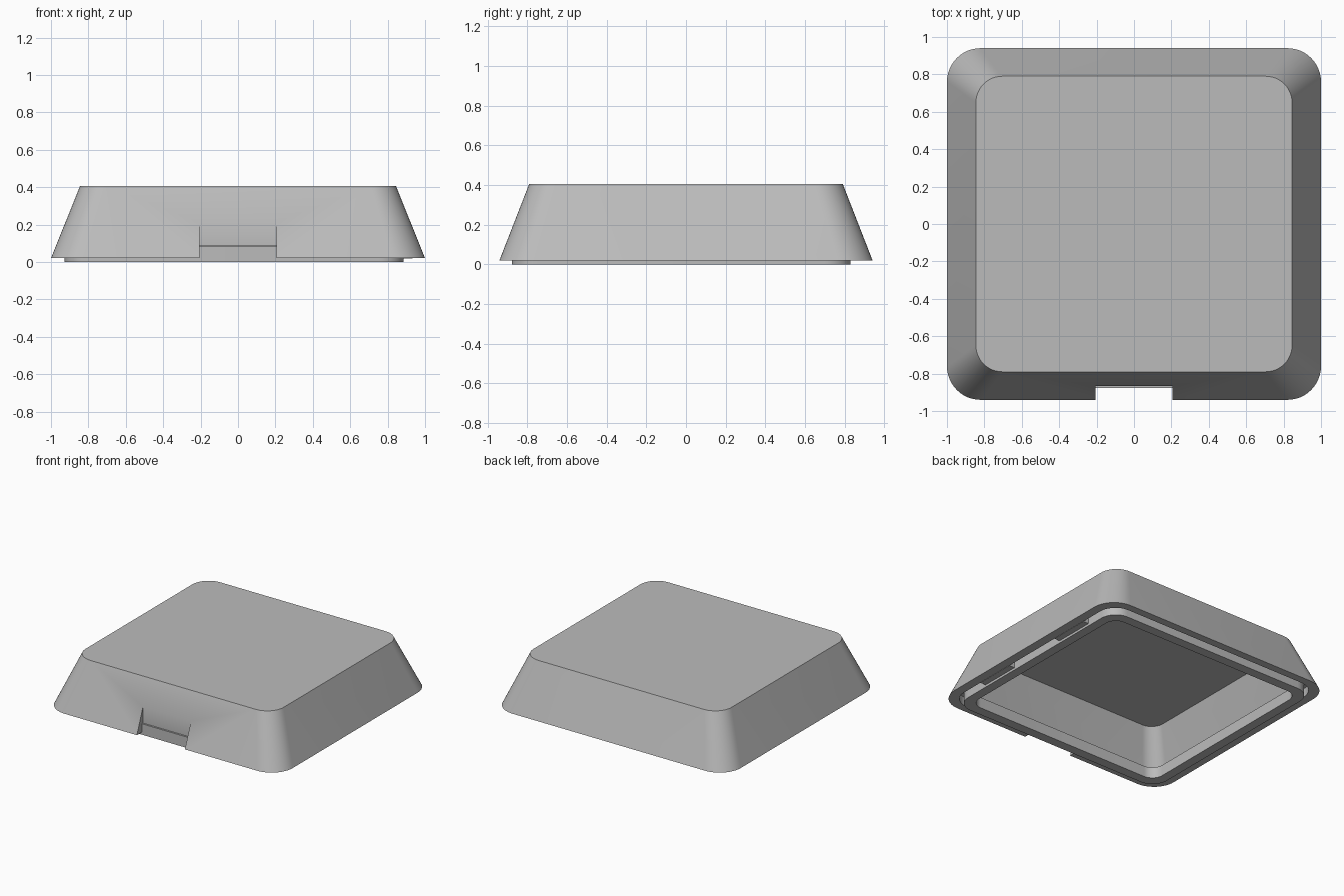
import bpy
import bmesh
import math

if "Cube" in bpy.data.objects:
    bpy.data.objects.remove(bpy.data.objects["Cube"], do_unlink=True)

# One plain grey for the whole enclosure
grey = bpy.data.materials.new("plain_grey")
grey.use_nodes = True
GREY = (0.5, 0.5, 0.5, 1)
grey.diffuse_color = GREY
grey.node_tree.nodes["Principled BSDF"].inputs["Base Color"].default_value = GREY

CORNER_STEPS = 12


def rounded_loop(bm, hx, hy, r, z, cx=0, cy=0):
    """Counter-clockwise rounded rectangle of vertices."""
    verts = []
    for i, (sx, sy) in enumerate(((1, 1), (-1, 1), (-1, -1), (1, -1))):
        for k in range(CORNER_STEPS + 1):
            a = math.pi / 2 * (i + k / CORNER_STEPS)
            verts.append(bm.verts.new((cx + sx * (hx - r) + r * math.cos(a),
                                       cy + sy * (hy - r) + r * math.sin(a), z)))
    return verts


def bridge(bm, a, b):
    n = len(a)
    for i in range(n):
        j = (i + 1) % n
        bm.faces.new((a[i], a[j], b[j], b[i]))


def finish(bm, name):
    bmesh.ops.recalc_face_normals(bm, faces=bm.faces)
    mesh = bpy.data.meshes.new(name)
    bm.to_mesh(mesh)
    bm.free()
    mesh.materials.append(grey)
    ob = bpy.data.objects.new(name, mesh)
    bpy.context.collection.objects.link(ob)
    return ob


def box(name, x0, x1, y0, y1, z0, z1):
    bm = bmesh.new()
    bmesh.ops.create_cube(bm, size=1)
    for v in bm.verts:
        v.co = (x1 if v.co.x > 0 else x0, y1 if v.co.y > 0 else y0,
                z1 if v.co.z > 0 else z0)
    return finish(bm, name)


def activate(ob):
    bpy.ops.object.select_all(action="DESELECT")
    ob.select_set(True)
    bpy.context.view_layer.objects.active = ob


# Hollow tapered shell: top, outer wall, rim, recess, cavity wall, ceiling
bm = bmesh.new()
loops = [rounded_loop(bm, *p) for p in (
    (0.845, 0.79, 0.14, 0.405),
    (1.0, 0.94, 0.18, 0.02),
    (0.93, 0.88, 0.14, 0.02),
    (0.93, 0.88, 0.14, 0.085),
    (0.895, 0.835, 0.12, 0.085),
    (0.79, 0.73, 0.10, 0.355))]
for a, b in zip(loops, loops[1:]):
    bridge(bm, a, b)
bm.faces.new(loops[0])
bm.faces.new(loops[-1])
shell = finish(bm, "shell")

# Port notch in the front wall
cutter = box("notch_cutter", -0.205, 0.205, -1.1, -0.866, -0.1, 0.3)
cutter.hide_render = True
activate(shell)
mod = shell.modifiers.new("notch", "BOOLEAN")
mod.object = cutter
mod.operation = "DIFFERENCE"
mod.solver = "EXACT"
bpy.ops.object.modifier_apply(modifier=mod.name)
bpy.data.objects.remove(cutter, do_unlink=True)

# Base ring seated in the recess, set towards the front and one side
bm = bmesh.new()
loops = [rounded_loop(bm, hx, hy, r, z, -0.021, -0.024) for hx, hy, r, z in (
    (0.906, 0.854, 0.13, 0.0), (0.906, 0.854, 0.13, 0.084),
    (0.835, 0.78, 0.09, 0.084), (0.835, 0.78, 0.09, 0.0))]
for i in range(4):
    bridge(bm, loops[i], loops[(i + 1) % 4])
ring = finish(bm, "base_ring")

# Snap tabs that fill the gap beside the ring
for side, label in ((1, "back"), (-1, "front")):
    ya, yb = sorted((side * 0.245, side * 0.56))
    box("snap_tab_" + label, 0.88, 0.932, ya, yb, 0.018, 0.084)

for ob in (shell, ring):
    activate(ob)
    bpy.ops.object.shade_smooth_by_angle(angle=math.radians(30))
